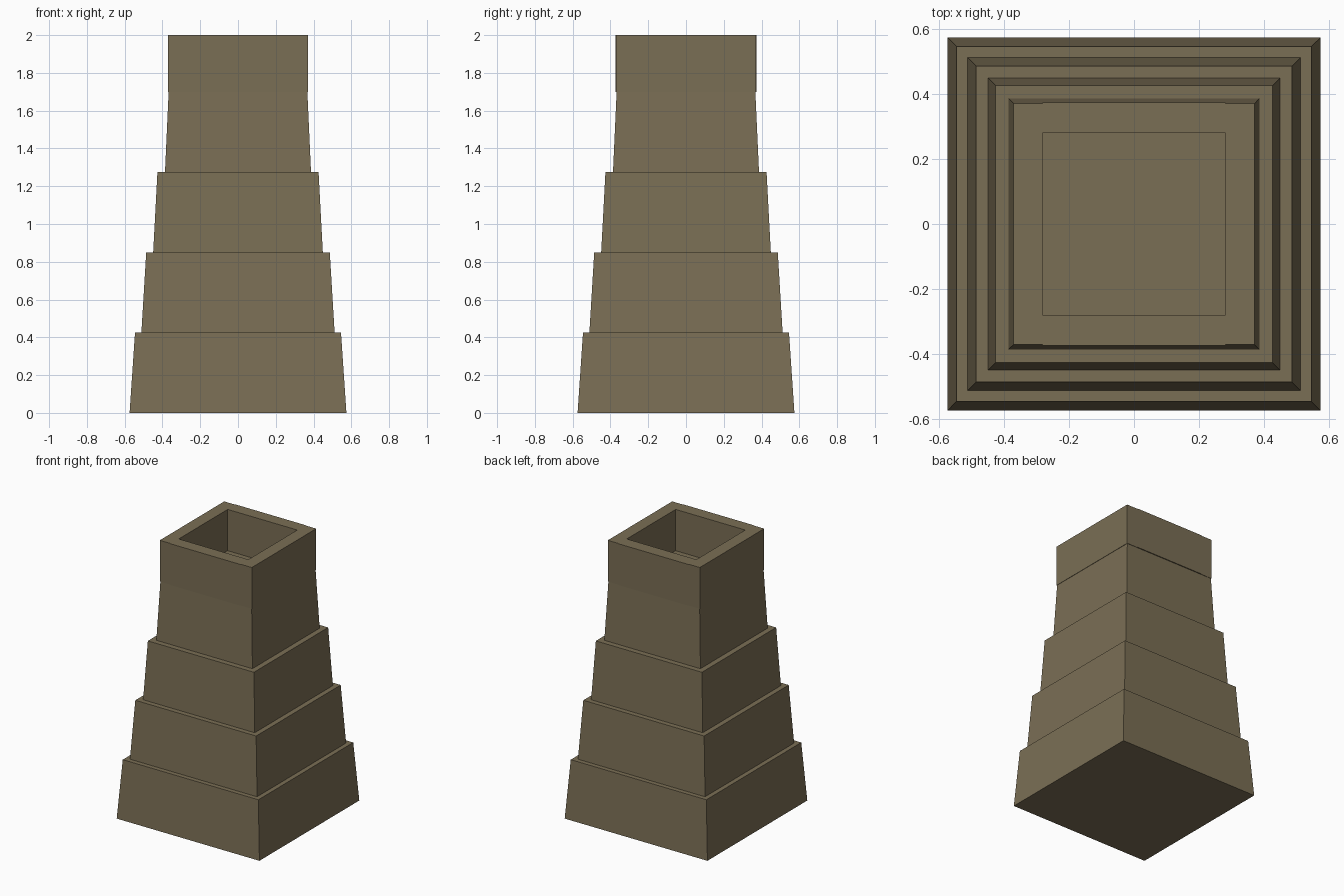
import bpy, bmesh

if "Cube" in bpy.data.objects:
    bpy.data.objects.remove(bpy.data.objects["Cube"])

stone = bpy.data.materials.new("weathered stone")
stone.diffuse_color = (0.195, 0.157, 0.09, 1)
stone.use_nodes = True
stone.node_tree.nodes["Principled BSDF"].inputs["Base Color"].default_value = stone.diffuse_color


def frustum(name, z0, z1, hx, hy, taper=1.0, cx=0.0, cy=0.0):
    """Square block whose top is scaled by taper."""
    bm = bmesh.new()
    bmesh.ops.create_cube(bm, size=2)
    for v in bm.verts:
        s = taper if v.co.z > 0 else 1.0
        v.co = (cx + v.co.x * hx * s, cy + v.co.y * hy * s, z1 if v.co.z > 0 else z0)
    mesh = bpy.data.meshes.new(name)
    bm.to_mesh(mesh)
    bm.free()
    mesh.materials.append(stone)
    obj = bpy.data.objects.new(name, mesh)
    bpy.context.collection.objects.link(obj)
    return obj


# Four stacked, tapering tiers
TIER = 0.425
for i in range(4):
    half = 0.574 - 0.0625 * i
    frustum(f"tier_{i + 1}", i * TIER, (i + 1) * TIER, half, half, 0.95)

# Parapet: side walls run full depth, front and back walls sit between them
BASE = 4 * TIER
for name, s in (("left", -1), ("right", 1)):
    frustum(f"parapet_{name}", BASE, 2.0, 0.045, 0.37, cx=s * 0.325)
for name, s in (("front", -1), ("back", 1)):
    frustum(f"parapet_{name}", BASE, 2.0, 0.281, 0.0465, cy=s * 0.3275)
